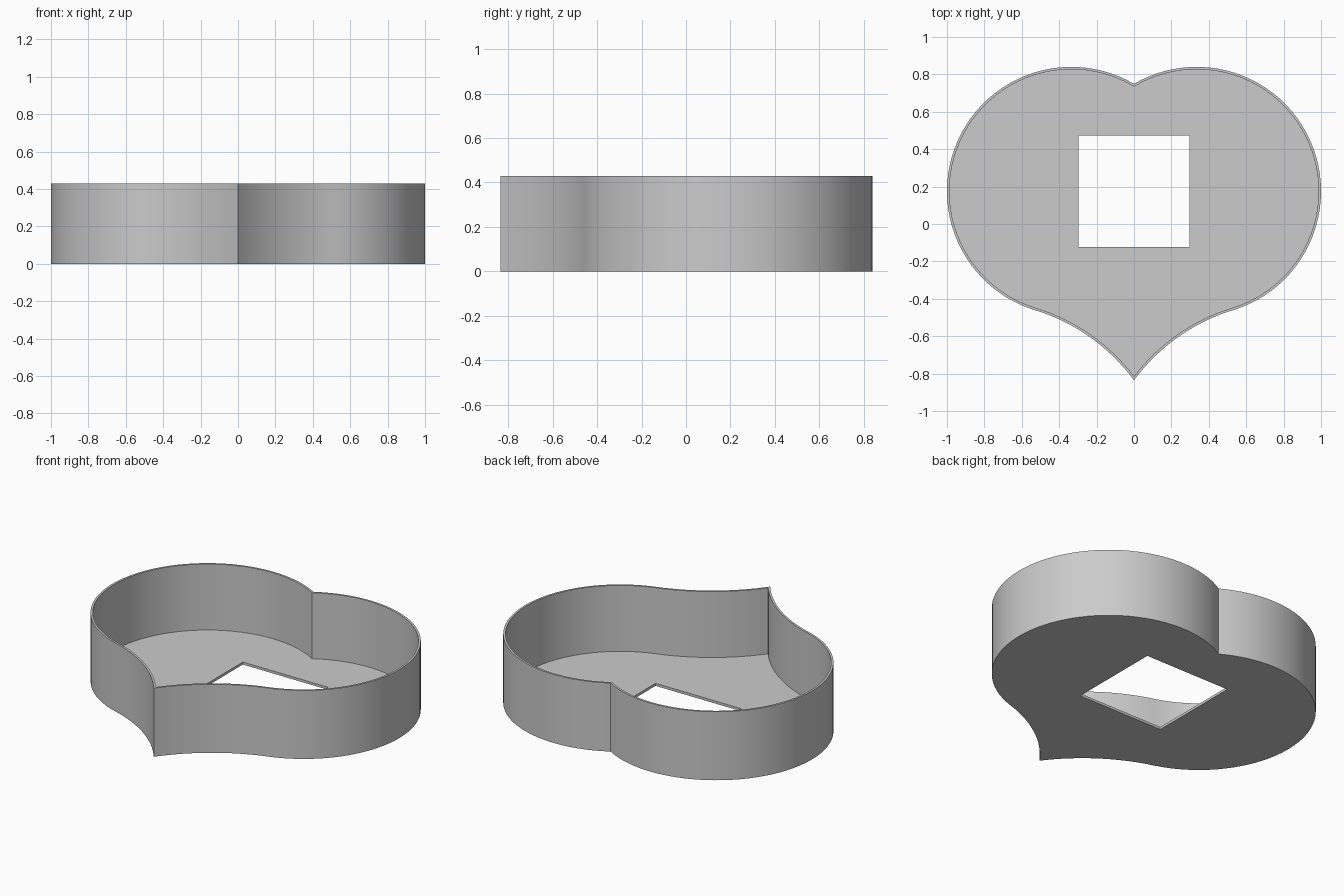
import bpy, bmesh, math

if "Cube" in bpy.data.objects:
    bpy.data.objects.remove(bpy.data.objects["Cube"])

HEIGHT, WALL, FLOOR = 0.43, 0.013, 0.016
LOBE_X, LOBE_Y, LOBE_R = 0.335, 0.175, 0.665   # round upper lobe
TAIL_X, TAIL_Y, TAIL_R = 0.836, -1.454, 1.04   # concave curve to the tip
HOLE = 0.297                                   # half side of the square hole


def arc(cx, cy, r, a0, a1, n):
    return [(cx + r * math.cos(a0 + (a1 - a0) * i / n),
             cy + r * math.sin(a0 + (a1 - a0) * i / n)) for i in range(n + 1)]


def heart(inset):
    """Closed heart outline, moved inwards by inset."""
    r, t = LOBE_R - inset, TAIL_R + inset
    join = math.atan2(TAIL_Y - LOBE_Y, TAIL_X - LOBE_X)
    lobe = arc(LOBE_X, LOBE_Y, r, math.acos(-LOBE_X / r), join, 48)
    tail = arc(TAIL_X, TAIL_Y, t, join + math.pi, math.acos(-TAIL_X / t), 16)
    # the two arcs meet on the line between their centres
    half = lobe + tail[1:]
    half[0], half[-1] = (0, half[0][1]), (0, half[-1][1])
    return half + [(-x, y) for x, y in half[-2:0:-1]]


bm = bmesh.new()


def ring(points, z):
    verts = [bm.verts.new((x, y, z)) for x, y in points]
    for i, v in enumerate(verts):
        bm.edges.new((verts[i - 1], v))
    return verts


def bridge(a, b):
    for i in range(len(a)):
        bm.faces.new((a[i - 1], a[i], b[i], b[i - 1]))


def fill(*rings):
    edges = [bm.edges.get((r[i - 1], r[i])) for r in rings for i in range(len(r))]
    bmesh.ops.triangle_fill(bm, edges=edges, use_beauty=True, normal=(0, 0, 1))


outer, inner = heart(0), heart(WALL)
square = [(sx * HOLE, LOBE_Y + sy * HOLE)
          for sx, sy in ((-1, -1), (1, -1), (1, 1), (-1, 1))]

# Outer wall, rim and inner wall
out_low, out_top = ring(outer, 0), ring(outer, HEIGHT)
in_top, in_low = ring(inner, HEIGHT), ring(inner, FLOOR)
bridge(out_low, out_top)
bridge(out_top, in_top)
bridge(in_top, in_low)

# Floor with a square opening
hole_low, hole_top = ring(square, 0), ring(square, FLOOR)
bridge(hole_low, hole_top)
fill(out_low, hole_low)
fill(in_low, hole_top)

bmesh.ops.recalc_face_normals(bm, faces=bm.faces)
mesh = bpy.data.meshes.new("heart_tray")
bm.to_mesh(mesh)
bm.free()

tray = bpy.data.objects.new("heart_tray", mesh)
bpy.context.collection.objects.link(tray)
grey = bpy.data.materials.new("light_grey")
grey.diffuse_color = (0.6, 0.6, 0.6, 1)
grey.use_nodes = True
grey.node_tree.nodes["Principled BSDF"].inputs["Base Color"].default_value = grey.diffuse_color
mesh.materials.append(grey)

# Smooth curved walls, sharp rims and points
bpy.context.view_layer.objects.active = tray
tray.select_set(True)
bpy.ops.object.shade_smooth_by_angle(angle=math.radians(30))
